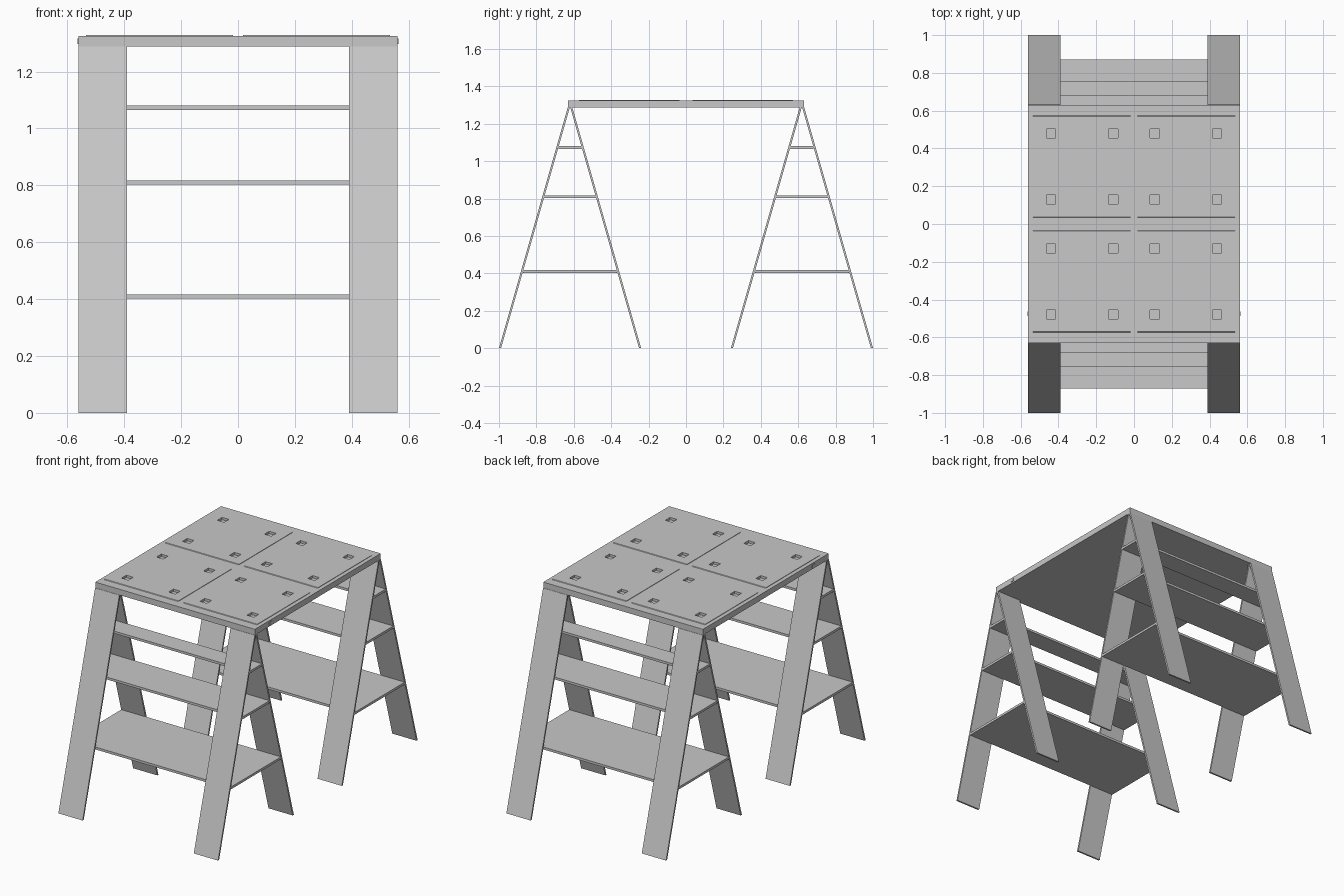
import bpy
import bmesh

if "Cube" in bpy.data.objects:
    bpy.data.objects.remove(bpy.data.objects["Cube"], do_unlink=True)

# Single painted metal finish
grey = bpy.data.materials.new("light grey")
grey.use_nodes = True
colour = (0.58, 0.58, 0.58, 1)
grey.diffuse_color = colour
grey.node_tree.nodes["Principled BSDF"].inputs["Base Color"].default_value = colour


def finish(bm, name):
    bmesh.ops.recalc_face_normals(bm, faces=bm.faces)
    mesh = bpy.data.meshes.new(name)
    bm.to_mesh(mesh)
    bm.free()
    mesh.materials.append(grey)
    obj = bpy.data.objects.new(name, mesh)
    bpy.context.scene.collection.objects.link(obj)
    return obj


def add_prism(bm, profile, x0, x1):
    """Extrude a (y, z) outline along x."""
    face = bm.faces.new([bm.verts.new((x0, y, z)) for y, z in profile])
    ext = bmesh.ops.extrude_face_region(bm, geom=[face])
    verts = [v for v in ext["geom"] if isinstance(v, bmesh.types.BMVert)]
    bmesh.ops.translate(bm, verts=verts, vec=(x1 - x0, 0, 0))


def add_box(bm, x0, x1, y0, y1, z0, z1):
    add_prism(bm, [(y0, z0), (y1, z0), (y1, z1), (y0, z1)], x0, x1)


def prism(name, profile, x0, x1):
    bm = bmesh.new()
    add_prism(bm, profile, x0, x1)
    return finish(bm, name)


W, D = 0.56, 0.63              # half width and half depth of the top
Z0, Z1 = 1.288, 1.325          # underside and upper face of the top
LEG_IN = 0.39                  # inner edge of each leg
T = 0.011                      # leg thickness seen from the side

# Two A-shaped trestles, each with four flat legs and three shelves
for end, side in (("front", -1), ("back", 1)):
    apex = side * 0.62
    for lean, way in (("outer", side), ("inner", -side)):
        foot, top = apex + way * 0.38, apex + way * 0.012
        profile = [(foot, 0), (top, Z0), (top - way * T, Z0), (foot - way * T, 0)]
        for hand, x0, x1 in (("left", LEG_IN, W), ("right", -W, -LEG_IN)):
            prism(f"{end}_{lean}_leg_{hand}", profile, x0, x1)
    for level, z, half in (("lower", 0.402, 0.252), ("middle", 0.802, 0.138),
                           ("upper", 1.065, 0.063)):
        bm = bmesh.new()
        add_box(bm, -W, W, apex - half, apex + half, z, z + 0.015)
        finish(bm, f"{end}_{level}_shelf")

# Table top
bm = bmesh.new()
add_box(bm, -W, W, -D, D, Z0, Z1)
parts = [finish(bm, "table_top")]

# Four slightly raised panels with sloping front and back edges
for y0, y1 in ((-0.575, -0.033), (0.033, 0.575)):
    outline = [(y0, Z1 - 0.001), (y1, Z1 - 0.001), (y1 - 0.005, Z1 + 0.003), (y0 + 0.005, Z1 + 0.003)]
    for x0, x1 in ((-0.535, -0.018), (0.018, 0.535)):
        parts.append(prism("raised_panel", outline, x0, x1))

# Shallow square recesses near the panel corners
bm = bmesh.new()
for x in (-0.44, -0.11, 0.11, 0.44):
    for y in (-0.48, -0.13, 0.13, 0.48):
        add_box(bm, x - 0.024, x + 0.024, y - 0.024, y + 0.024, Z1 - 0.012, Z1 + 0.02)
cutter = finish(bm, "recess_cutter")
cutter.hide_render = True
cutter.hide_viewport = True
cutter.display_type = 'WIRE'
for obj in parts:
    mod = obj.modifiers.new("recesses", 'BOOLEAN')
    mod.operation = 'DIFFERENCE'
    mod.solver = 'EXACT'
    mod.object = cutter

# Small buttons on the sides of the top
for hand, sx in (("left", 1), ("right", -1)):
    bm = bmesh.new()
    add_box(bm, sx * (W - 0.002), sx * (W + 0.004), -0.487, -0.463, 1.297, 1.316)
    finish(bm, f"side_button_{hand}")
